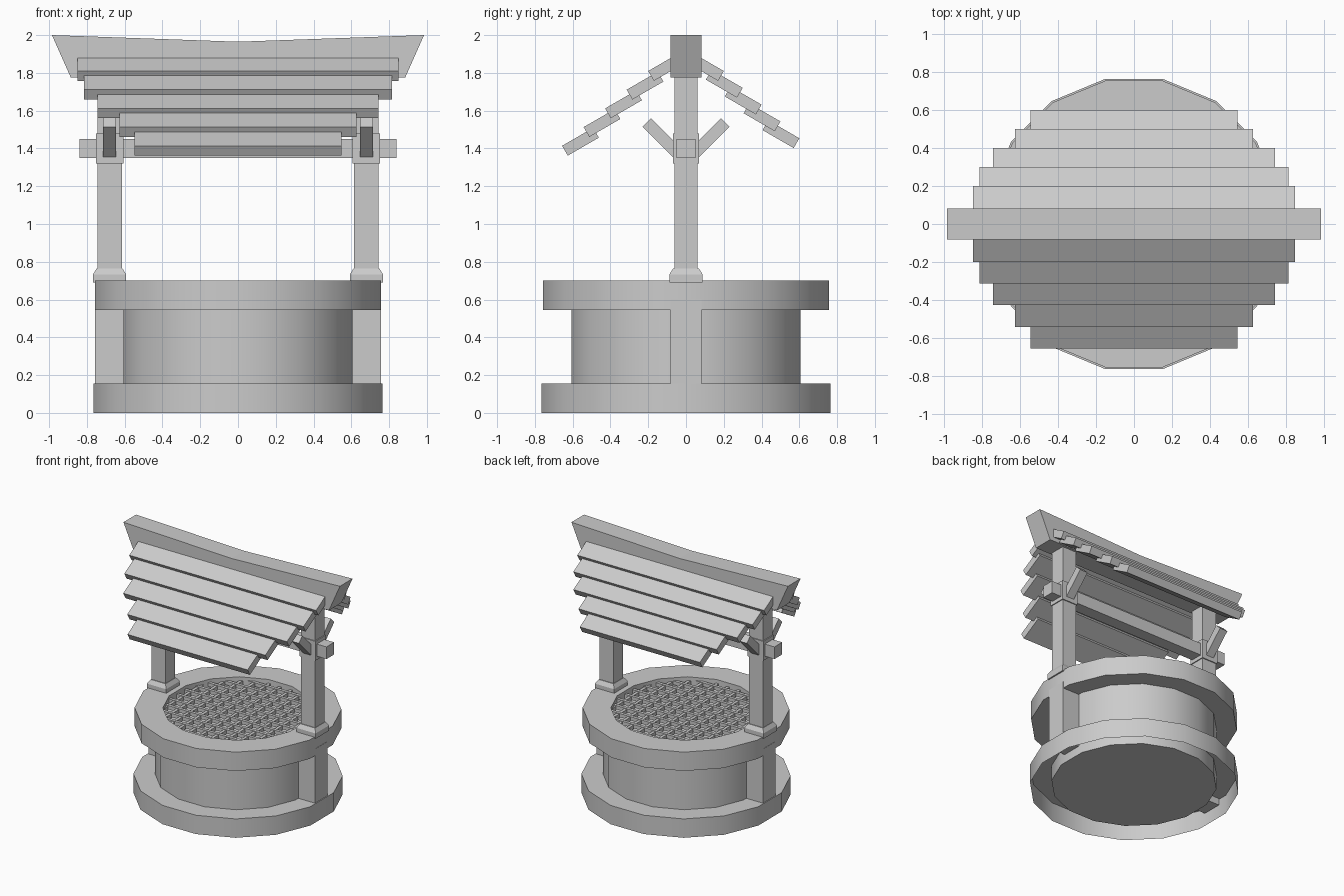
import bpy, bmesh, math
from mathutils import Matrix, Vector

if "Cube" in bpy.data.objects:
    bpy.data.objects.remove(bpy.data.objects["Cube"])


def finish(bm, name, smooth=False):
    bmesh.ops.remove_doubles(bm, verts=bm.verts, dist=1e-5)
    bmesh.ops.recalc_face_normals(bm, faces=bm.faces)
    me = bpy.data.meshes.new(name)
    bm.to_mesh(me)
    bm.free()
    ob = bpy.data.objects.new(name, me)
    bpy.context.collection.objects.link(ob)
    if smooth:
        bpy.ops.object.select_all(action='DESELECT')
        bpy.context.view_layer.objects.active = ob
        ob.select_set(True)
        bpy.ops.object.shade_smooth_by_angle(angle=math.radians(30))
    return ob


def lathe(name, profile, n=16):
    """Spin an (r, z) profile into an n-sided ring with flat sides on the axes."""
    bm = bmesh.new()
    loops = []
    for r, z in profile:
        loops.append([bm.verts.new((r * math.cos((k + .5) * math.tau / n),
                                    r * math.sin((k + .5) * math.tau / n), z))
                      for k in range(n)])
    for a, b in zip(loops, loops[1:]):
        for k in range(n):
            j = (k + 1) % n
            bm.faces.new((a[k], a[j], b[j], b[k]))
    bmesh.ops.dissolve_degenerate(bm, dist=1e-5, edges=bm.edges)
    return finish(bm, name, True)


def add_box(bm, center, size, rot_x=0.0):
    m = (Matrix.Translation(center) @ Matrix.Rotation(rot_x, 4, 'X')
         @ Matrix.Diagonal((*size, 1)))
    bmesh.ops.create_cube(bm, size=1, matrix=m)


def box(name, center, size, rot_x=0.0):
    bm = bmesh.new()
    add_box(bm, center, size, rot_x)
    return finish(bm, name)


# Stone well: base skirt (open underneath), wall, rim with inner floor
lathe("base_ring", [(.78, 0), (.78, .155), (.60, .155)])
lathe("well_wall", [(0, .03), (.618, .03), (.618, .56)])
lathe("rim", [(.60, .545), (.771, .545), (.771, .70), (.56, .70), (.56, .62), (0, .62)])

# Grate of crossing bars inside the rim
bm = bmesh.new()
for i in range(-5, 6):
    p = i * .1
    half = math.sqrt(.56 ** 2 - p * p)
    add_box(bm, (0, p, .66), (2 * half, .025, .03))
    add_box(bm, (p, 0, .655), (.025, 2 * half, .03))
finish(bm, "grate")

# Piers, posts, plinths, collars and braces on both sides
for s, side in ((-1, "left"), (1, "right")):
    x = s * .68
    box(side + "_pier", (s * .658, 0, .35), (.2, .164, .5))
    box(side + "_post", (x, 0, 1.27), (.13, .124, 1.18))
    bm = bmesh.new()
    rings = [[bm.verts.new((x + h * u, h * v, z)) for u, v in ((-1, -1), (1, -1), (1, 1), (-1, 1))]
             for h, z in ((.088, .69), (.088, .733), (.068, .765))]
    for a, b in zip(rings, rings[1:]):
        for k in range(4):
            bm.faces.new((a[k], a[(k + 1) % 4], b[(k + 1) % 4], b[k]))
    bm.faces.new(rings[-1])
    bm.faces.new(rings[0])
    finish(bm, side + "_post_plinth")
    box(side + "_collar", (x, 0, 1.40), (.145, .14, .16))
    for t, end in ((-1, "front"), (1, "back")):
        box(f"{side}_{end}_brace", (x, t * .119, 1.449), (.07, .25, .064), t * math.radians(45))

# Cross beam through the collars
box("cross_beam", (0, 0, 1.40), (1.68, .1, .1))

# Overlapping roof boards: upper outer edge of each board steps down the slope
half_widths = (.85, .815, .745, .628, .547)
length, thick, tilt = .19, .06, math.radians(30)
for t, end, y_step, z_step in ((-1, "front", .114, .099), (1, "back", .10, .089)):
    for i, hw in enumerate(half_widths):
        edge = Vector((0, t * (.20 + y_step * i), 1.81 - z_step * i))
        inward = Vector((0, -t * math.cos(tilt), math.sin(tilt)))
        down = Vector((0, -t * math.sin(tilt), -math.cos(tilt)))
        c = edge + inward * length / 2 + down * thick / 2
        box(f"{end}_roof_board_{i + 1}", c, (2 * hw, length, thick), -t * tilt)

# Sagging ridge beam with slanted ends
outline = [(-.885, 1.775), (0, 1.775), (.885, 1.775), (.985, 2.0), (0, 1.965), (-.985, 2.0)]
bm = bmesh.new()
front = [bm.verts.new((px, -.082, pz)) for px, pz in outline]
back = [bm.verts.new((px, .082, pz)) for px, pz in outline]
for k in range(6):
    j = (k + 1) % 6
    bm.faces.new((front[k], front[j], back[j], back[k]))
for q in (front, back):
    bm.faces.new((q[0], q[1], q[4], q[5]))
    bm.faces.new((q[1], q[2], q[3], q[4]))
finish(bm, "ridge_beam")
